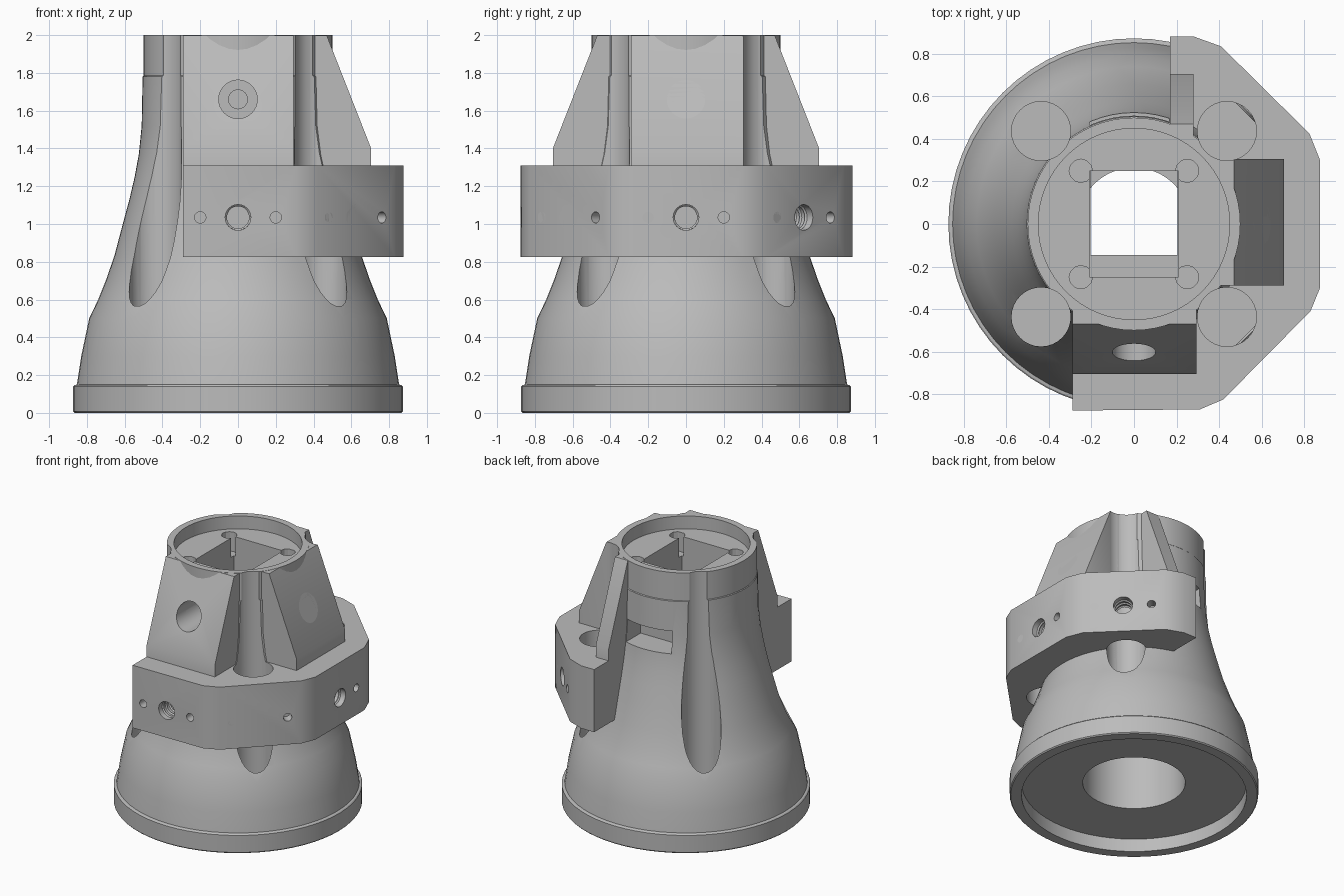
import bpy, bmesh
from math import pi, sin, cos, atan2
from mathutils import Matrix, Vector

cube = bpy.data.objects.get("Cube")
if cube:
    bpy.data.objects.remove(cube, do_unlink=True)

grey = bpy.data.materials.new("plain_grey")
grey.use_nodes = True
COLOUR = (0.5, 0.5, 0.5, 1)
grey.diffuse_color = COLOUR
grey.node_tree.nodes["Principled BSDF"].inputs["Base Color"].default_value = COLOUR


def make(name, bm):
    """Turn a bmesh into a linked object."""
    bmesh.ops.recalc_face_normals(bm, faces=bm.faces)
    mesh = bpy.data.meshes.new(name)
    bm.to_mesh(mesh)
    bm.free()
    mesh.materials.append(grey)
    obj = bpy.data.objects.new(name, mesh)
    bpy.context.collection.objects.link(obj)
    return obj


def lathe(name, profile, segments=64):
    """Revolve a profile and cap its two ends."""
    bm = bmesh.new()
    rings = []
    for r, z in profile:
        rings.append([bm.verts.new((r * cos(2 * pi * i / segments),
                                    r * sin(2 * pi * i / segments), z))
                      for i in range(segments)])
    for a, b in zip(rings, rings[1:]):
        for i in range(segments):
            j = (i + 1) % segments
            bm.faces.new((a[i], a[j], b[j], b[i]))
    bm.faces.new(rings[0])
    bm.faces.new(rings[-1])
    return make(name, bm)


def prism(name, points, vector):
    """Extrude a flat outline along a vector."""
    bm = bmesh.new()
    bottom = [bm.verts.new(p) for p in points]
    top = [bm.verts.new(Vector(p) + Vector(vector)) for p in points]
    bm.faces.new(bottom)
    bm.faces.new(top)
    for i in range(len(points)):
        j = (i + 1) % len(points)
        bm.faces.new((bottom[i], bottom[j], top[j], top[i]))
    return make(name, bm)


def cylinder(start, end, radius, segments=32):
    start, end = Vector(start), Vector(end)
    axis = end - start
    bm = bmesh.new()
    bmesh.ops.create_cone(bm, cap_ends=True, segments=segments, radius1=radius,
                          radius2=radius, depth=axis.length)
    turn = axis.to_track_quat("Z", "Y").to_matrix().to_4x4()
    bm.transform(Matrix.Translation((start + end) / 2) @ turn)
    return make("cutter", bm)


def box(x0, x1, y0, y1, z0, z1):
    return prism("cutter", [(x0, y0, z0), (x1, y0, z0), (x1, y1, z0), (x0, y1, z0)],
                 (0, 0, z1 - z0))


def cut(cutter, *targets):
    """Subtract a cutter from each target, trying solvers until one takes."""
    for obj in targets:
        before = len(obj.data.vertices)
        for solver in ("MANIFOLD", "EXACT", "FLOAT"):
            mod = obj.modifiers.new("cut", "BOOLEAN")
            mod.operation = "DIFFERENCE"
            mod.solver = solver
            mod.object = cutter
            bpy.context.view_layer.update()
            depsgraph = bpy.context.evaluated_depsgraph_get()
            result = bpy.data.meshes.new_from_object(obj.evaluated_get(depsgraph))
            obj.modifiers.clear()
            if len(result.vertices) not in (0, before):
                obj.data = result
                break
    bpy.data.objects.remove(cutter, do_unlink=True)


# Bell-shaped body: bore, underside recess, flanged foot, flare, top recess
body = lathe("bell_body", [
    (0.265, 1.2), (0.265, 0.6), (0.36, 0.6), (0.36, 0.1), (0.79, 0.1), (0.79, 0),
    (0.866, 0), (0.873, 0.008), (0.873, 0.14), (0.866, 0.147), (0.853, 0.15),
    (0.83, 0.3), (0.788, 0.5), (0.74, 0.6), (0.7, 0.7), (0.655, 0.83),
    (0.61, 1.0), (0.575, 1.13), (0.547, 1.25), (0.525, 1.37), (0.51, 1.52),
    (0.505, 1.78), (0.5, 1.785), (0.5, 2.0), (0.45, 2.0), (0.45, 1.9)])

# Sloped pads on two sides and a thin rib at the back
SLOPE = [(0.3, 1.25), (0.705, 1.25), (0.705, 1.4), (0.47, 1.998), (0.3, 1.998)]
front_pad = prism("front_pad", [(-0.29, -d, z) for d, z in SLOPE], (0.585, 0, 0))
left_pad = prism("left_pad", [(d, -0.29, z) for d, z in SLOPE], (0, 0.595, 0))
rib = prism("back_rib", [(0.17, d, z) for d, z in SLOPE], (0.11, 0, 0))
pads = [front_pad, left_pad, rib]

# Wrap-around bracket
bracket = prism("mounting_bracket", [(x, y, 0.825) for x, y in [
    (-0.29, -0.877), (0.31, -0.872), (0.42, -0.825), (0.83, -0.41), (0.875, -0.3),
    (0.875, 0.3), (0.825, 0.425), (0.41, 0.835), (0.28, 0.882), (0.17, 0.882),
    (0.17, 0.42), (0.42, 0.17), (0.42, -0.2), (0.2, -0.42), (-0.29, -0.42)]],
    (0, 0, 0.485))

# Four bolt channels with through holes, and small screw holes inside the rim
for sx in (-1, 1):
    for sy in (-1, 1):
        x, y = sx * 0.437, sy * 0.437
        cut(cylinder((x, y, 0.2), (x, y, 2.2), 0.139), body)
        cut(cylinder((x, y, 0.02), (x, y, 0.6), 0.09), body)
        cut(cylinder((sx * 0.25, sy * 0.25, 1.75), (sx * 0.25, sy * 0.25, 1.95), 0.055, 12), body)
for x, y, parts in ((0.437, -0.437, (bracket, front_pad, left_pad)),
                    (0.437, 0.437, (bracket, left_pad)),
                    (-0.437, -0.437, (bracket, front_pad))):
    cut(cylinder((x, y, 0.2), (x, y, 2.2), 0.139), *parts)

# Blind holes below, slot and square well through the middle
for y in (-0.615, 0.615):
    cut(cylinder((0, y, 0.02), (0, y, 0.3), 0.085), body)
cut(box(-0.205, 0.205, -0.145, 0.27, 1.1, 1.4), body)
cut(box(-0.21, 0.21, -0.25, 0.25, 1.3, 2.1), body)
cut(cylinder((0, 0, 1.9), (0, 0, 2.2), 0.45, 64), *pads)

# Counterbored side holes
for pad, dx, dy in ((front_pad, 0, -1), (left_pad, 1, 0)):
    cut(cylinder((dx * 0.33, dy * 0.33, 1.66), (dx, dy, 1.66), 0.102), body)
    cut(cylinder((dx * 0.15, dy * 0.15, 1.66), (dx, dy, 1.66), 0.05), body)
    cut(cylinder((dx * 0.2, dy * 0.2, 1.66), (dx, dy, 1.66), 0.102), pad)
cut(cylinder((-0.15, 0, 1.66), (-1, 0, 1.66), 0.1), body)

# Notch in the back wall
cut(box(-0.21, 0.165, 0.32, 0.8, 1.38, 1.55), body)

# Screw holes on the four bracket faces, with thread ridges in the large ones
for nx, ny, reach in ((0, -1, 0.875), (1, -1, 0.88), (1, 0, 0.875), (1, 1, 0.88)):
    n = Vector((nx, ny, 0)).normalized()
    side = Vector((-n.y, n.x, 0))
    centre = Vector((0, 0, 1.035))
    for offset, radius, depth in ((-0.2, 0.03, 0.08), (0, 0.068, 0.2), (0.2, 0.03, 0.08)):
        p = side * offset + centre
        cut(cylinder(p + n * (reach - depth), p + n * (reach + 0.1), radius, 24), bracket)
    for k in range(3):
        bpy.ops.mesh.primitive_torus_add(
            location=n * (reach - 0.05 - 0.04 * k) + centre,
            rotation=(pi / 2, 0, atan2(n.y, n.x) + pi / 2),
            major_radius=0.068, minor_radius=0.009, major_segments=20, minor_segments=4)
        ridge = bpy.context.object
        ridge.name = "thread_ridge"
        ridge.data.materials.append(grey)

# Smooth shading with crisp edges
bpy.ops.object.select_all(action="DESELECT")
for obj in [body, bracket, *pads]:
    obj.select_set(True)
bpy.context.view_layer.objects.active = body
bpy.ops.object.shade_smooth_by_angle(angle=0.5)
